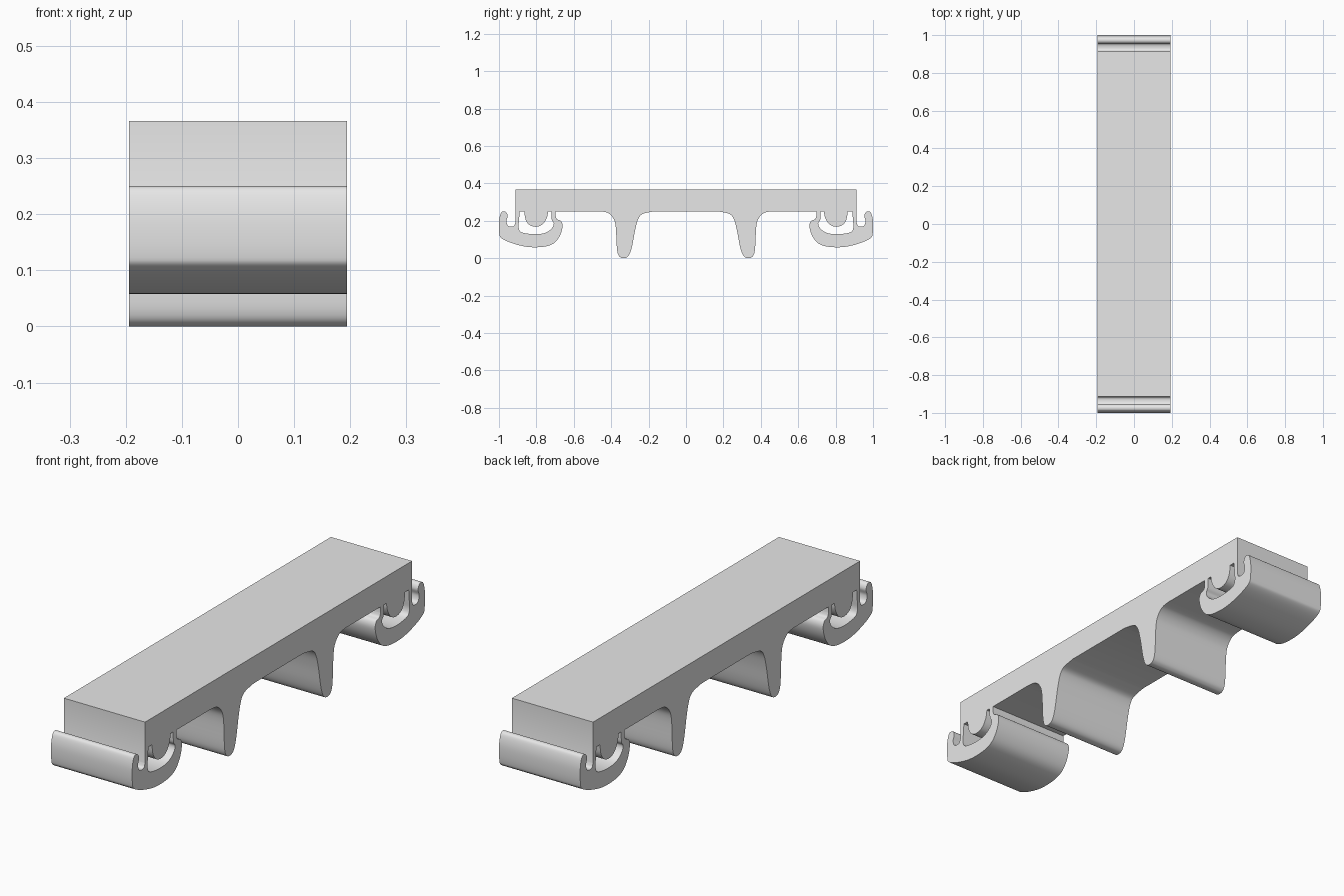
import bpy
import bmesh
from mathutils import Matrix, Vector

cube = bpy.data.objects.get("Cube")
if cube:
    bpy.data.objects.remove(cube, do_unlink=True)

HALF_WIDTH = 0.194
TOP, UNDER, END = 0.366, 0.25, 0.912

grey = bpy.data.materials.new("plain grey")
grey.use_nodes = True
grey.diffuse_color = (0.8, 0.8, 0.8, 1)
grey.node_tree.nodes["Principled BSDF"].inputs["Base Color"].default_value = (0.8, 0.8, 0.8, 1)


def smooth_run(points, steps=5):
    """Round a run of points with a Catmull-Rom curve, keeping its ends."""
    pts = [Vector(p) for p in points]
    pts = [pts[0]] + pts + [pts[-1]]
    out = []
    for a, b, c, d in zip(pts, pts[1:], pts[2:], pts[3:]):
        for i in range(steps):
            t = i / steps
            out.append((2 * b + (c - a) * t + (2 * a - 5 * b + 4 * c - d) * t ** 2
                        + (3 * b - a - 3 * c + d) * t ** 3) / 2)
    return out + [pts[-1]]


def mirrored(points):
    return [Vector((-p.x, p.y)) for p in reversed(points)]


# Outer clip: slot beside the end wall, hook tip, rounded belly, inner tip
clip = smooth_run([
    (END, 0.19), (0.92, 0.172), (0.938, 0.169), (0.954, 0.176), (0.96, 0.2),
    (0.953, 0.225), (0.96, 0.244), (0.975, 0.25), (0.99, 0.24), (1.0, 0.195),
    (0.998, 0.13), (0.985, 0.105), (0.93, 0.08), (0.86, 0.062), (0.8, 0.058),
    (0.74, 0.065), (0.7, 0.085), (0.672, 0.125), (0.66, 0.17), (0.668, 0.198),
    (0.69, 0.208), (0.697, 0.225)])

# Flared leg with a rounded foot
leg = smooth_run([
    (0.46, UNDER), (0.42, 0.243), (0.39, 0.215), (0.376, 0.17), (0.37, 0.06),
    (0.363, 0.02), (0.35, 0.004), (0.335, 0), (0.315, 0.005), (0.3, 0.025),
    (0.287, 0.07), (0.272, 0.15), (0.255, 0.21), (0.23, 0.237), (0.17, UNDER)])

# Channel inside each clip, wrapped around a hanging lobe
channel = smooth_run([
    (0.889, UNDER), (0.893, 0.2), (0.895, 0.165), (0.885, 0.142), (0.855, 0.132),
    (0.8, 0.128), (0.75, 0.136), (0.717, 0.16), (0.707, 0.185), (0.718, 0.207),
    (0.72, UNDER)])
channel += smooth_run([
    (0.738, UNDER), (0.742, 0.222), (0.757, 0.192), (0.78, 0.173), (0.81, 0.168),
    (0.84, 0.18), (0.858, 0.208), (0.865, UNDER)])

half = [Vector((END, TOP))] + clip + [Vector((0.697, UNDER))] + leg

# Fill the section with its two channels and extrude it to the full width
section = bpy.data.curves.new("section", "CURVE")
section.dimensions = "2D"
section.fill_mode = "BOTH"
section.extrude = HALF_WIDTH
for loop in (half + mirrored(half), channel, mirrored(channel)):
    spline = section.splines.new("POLY")
    spline.points.add(len(loop) - 1)
    for point, p in zip(spline.points, loop):
        point.co = (p.x, p.y, 0, 1)
    spline.use_cyclic_u = True

helper = bpy.data.objects.new("section_helper", section)
bpy.context.collection.objects.link(helper)
bpy.context.view_layer.update()
mesh = bpy.data.meshes.new_from_object(
    helper.evaluated_get(bpy.context.evaluated_depsgraph_get()))
bpy.data.objects.remove(helper, do_unlink=True)

# Stand the section upright along y and weld it into one solid
bm = bmesh.new()
bm.from_mesh(mesh)
upright = Matrix(((0, 0, 1, 0), (1, 0, 0, 0), (0, 1, 0, 0), (0, 0, 0, 1)))
bmesh.ops.transform(bm, matrix=upright, verts=bm.verts)
bmesh.ops.remove_doubles(bm, verts=bm.verts, dist=0.0002)
bmesh.ops.recalc_face_normals(bm, faces=bm.faces)
bm.to_mesh(mesh)
bm.free()

mesh.materials.clear()
mesh.materials.append(grey)
rail = bpy.data.objects.new("clip_rail", mesh)
bpy.context.collection.objects.link(rail)
bpy.context.view_layer.objects.active = rail
rail.select_set(True)
bpy.ops.object.shade_smooth_by_angle()
